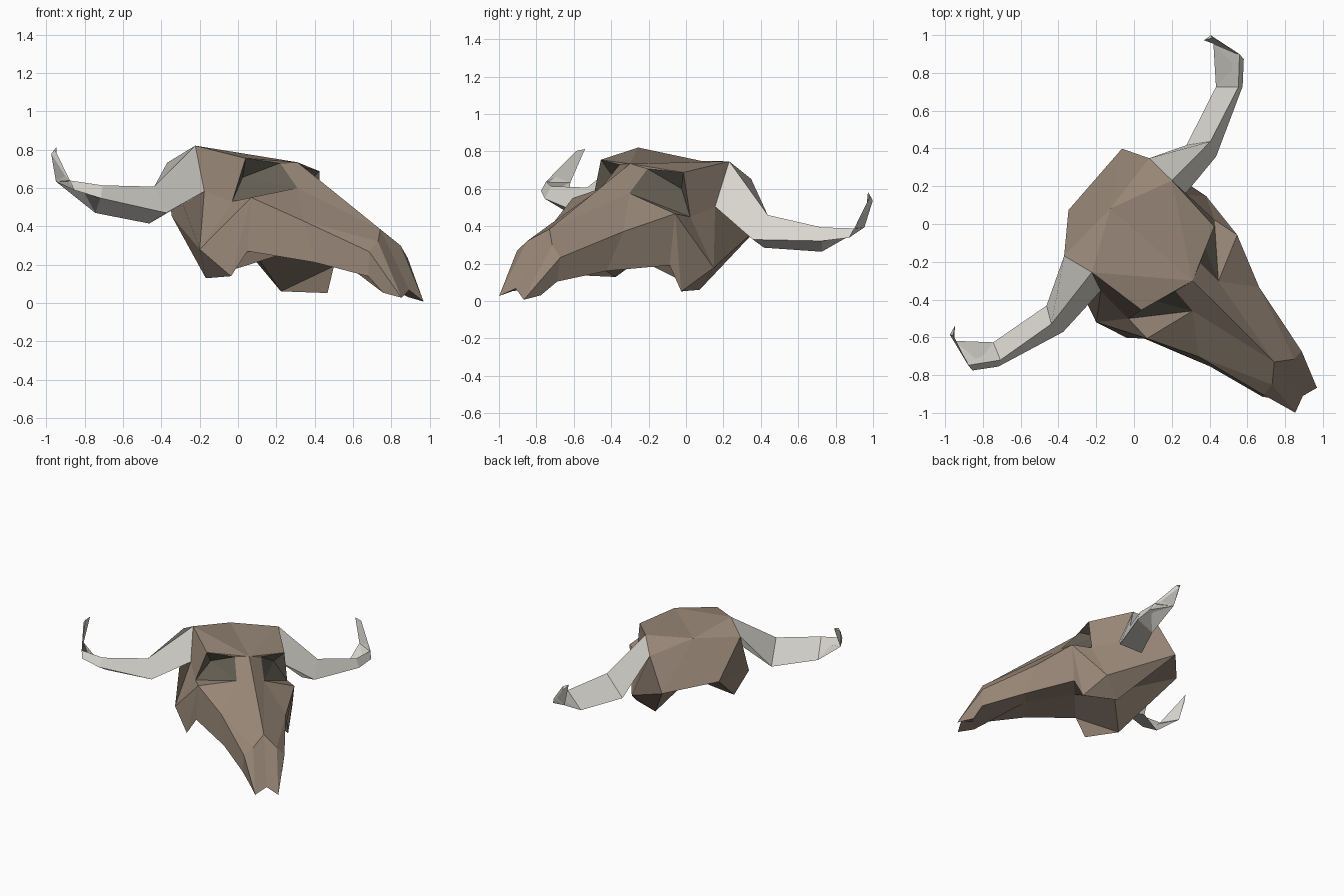
import bpy, bmesh
from mathutils import Vector, Matrix

if "Cube" in bpy.data.objects:
    bpy.data.objects.remove(bpy.data.objects["Cube"])

# Skull frame: x across, y towards the nose, z up; it rests turned and slightly rolled
ACROSS = Vector((-0.653, -0.749, 0.114)).normalized()
FORWARD = Vector((0.754, -0.657, 0.0)).normalized()
UP = ACROSS.cross(FORWARD)
POSE = Matrix((ACROSS, FORWARD, UP)).transposed().to_4x4()
POSE.translation = ACROSS * 0.106


def material(name, rgb):
    m = bpy.data.materials.new(name)
    m.diffuse_color = (*rgb, 1)
    m.use_nodes = True
    m.node_tree.nodes["Principled BSDF"].inputs["Base Color"].default_value = m.diffuse_color
    return m


BONE = material("brown_bone", (0.305, 0.235, 0.18))
SOCKET = material("dark_socket", (0.125, 0.113, 0.085))
HORN = material("pale_horn", (0.71, 0.69, 0.64))


def finish(name, bm, mats):
    bmesh.ops.recalc_face_normals(bm, faces=bm.faces)
    me = bpy.data.meshes.new(name)
    bm.to_mesh(me)
    bm.free()
    me.transform(POSE)
    for m in mats:
        me.materials.append(m)
    ob = bpy.data.objects.new(name, me)
    bpy.context.collection.objects.link(ob)
    return ob


# Landmarks of one half of the skull; those with x = 0 lie on the midline
P = {
    "crown": (0, -.148, .742), "forehead": (0, .431, .727),
    "nose": (0, 1.04, .375), "notch": (0, 1.272, .055),
    "palate_back": (0, .44, .26), "palate_mid": (0, .80, .20),
    "palate_front": (0, 1.18, .05), "base": (0, .15, .28),
    "root_top": (.325, 0, .777), "root_front": (.34, .10, .535), "root_back": (.345, -.168, .685),
    "nape": (.217, -.31, .432),
    "brow": (.295, .329, .714), "eye_in": (.10, .399, .711),
    "eye_low": (.105, .536, .58), "eye_out": (.349, .306, .481), "eye_deep": (.24, .27, .62),
    "cheek": (.366, .45, .50), "muzzle": (.245, .72, .39), "muzzle_low": (.22, .80, .175),
    "nose_top": (.09, 1.11, .30), "nose_side": (.155, 1.11, .24),
    "lip": (.151, 1.114, .11), "lip_low": (.10, 1.18, .03), "tip": (.088, 1.30, .005),
    "jaw_back": (.30, .121, .083), "jaw_out": (.446, .191, .218),
    "jaw_low": (.386, .369, .084), "jaw_front": (.345, .435, .22),
}

# Faces of one half, region by region
FACES = [
    # cranium
    "forehead crown root_top", "forehead root_top brow", "forehead brow eye_in",
    "crown root_back root_top", "crown nape root_back", "root_top root_front root_back",
    "root_top root_front eye_out brow", "root_back nape jaw_out root_front",
    # jaw hinge and cheek
    "nape jaw_back jaw_out", "root_front jaw_out eye_out", "eye_out jaw_out cheek",
    "jaw_out jaw_low cheek", "jaw_low jaw_front cheek", "jaw_back jaw_out jaw_low",
    "jaw_back jaw_low jaw_front", "eye_out cheek eye_low",
    # muzzle
    "forehead eye_in eye_low nose", "eye_low cheek muzzle", "eye_low muzzle nose_top nose",
    "muzzle nose_side nose_top", "cheek jaw_front muzzle_low muzzle",
    "muzzle muzzle_low lip nose_side", "nose_side lip lip_low tip",
    "nose_top nose_side tip", "nose nose_top tip notch",
    # underside
    "jaw_front muzzle_low palate_mid palate_back",
    "muzzle_low lip lip_low palate_front palate_mid",
    "lip_low tip notch palate_front", "nape jaw_back base",
    "jaw_back jaw_front palate_back base",
    # eye socket
    "brow eye_in eye_deep", "eye_in eye_low eye_deep",
    "eye_low eye_out eye_deep", "eye_out brow eye_deep",
]

# Skull: both halves share the midline vertices
bm = bmesh.new()
halves = {1: {}, -1: {}}
for key, (x, y, z) in P.items():
    for s in (1, -1):
        if x == 0 and s == -1:
            halves[s][key] = halves[1][key]
        else:
            lean = -0.1 if key == "nape" else 0   # the back of the skull is lopsided
            halves[s][key] = bm.verts.new((s * x + lean, y, z))
for line in FACES:
    keys = line.split()
    for s in (1, -1):
        face = bm.faces.new([halves[s][k] for k in keys])
        face.material_index = int("eye_deep" in keys)
for mid in ("crown", "base"):
    bm.faces.new([halves[1][mid], halves[1]["nape"], halves[-1]["nape"]])
finish("skull", bm, [BONE, SOCKET])

# Horns: three-sided rings (ridge, front, back) from the root to the tip
RINGS = [
    (P["root_top"], P["root_front"], P["root_back"]),
    ((.645, .018, .525), (.62, .093, .39), (.567, -.065, .34)),
    ((.965, -.06, .495), (.99, -.045, .425), (.903, -.15, .357)),
    ((1.10, -.17, .505), (1.10, -.135, .455), (1.05, -.31, .505)),
    ((1.05, -.335, .675), (1.058, -.35, .65), (1.01, -.36, .69)),
]
for s, name in ((1, "left_horn"), (-1, "right_horn")):
    bm = bmesh.new()
    rings = [[bm.verts.new((s * x, y, z)) for x, y, z in r] for r in RINGS]
    for a, b in zip(rings, rings[1:]):
        for i in range(3):
            j = (i + 1) % 3
            bm.faces.new((a[i], a[j], b[j], b[i]))
    bm.faces.new(rings[0])
    bm.faces.new(rings[-1])
    finish(name, bm, [HORN])
